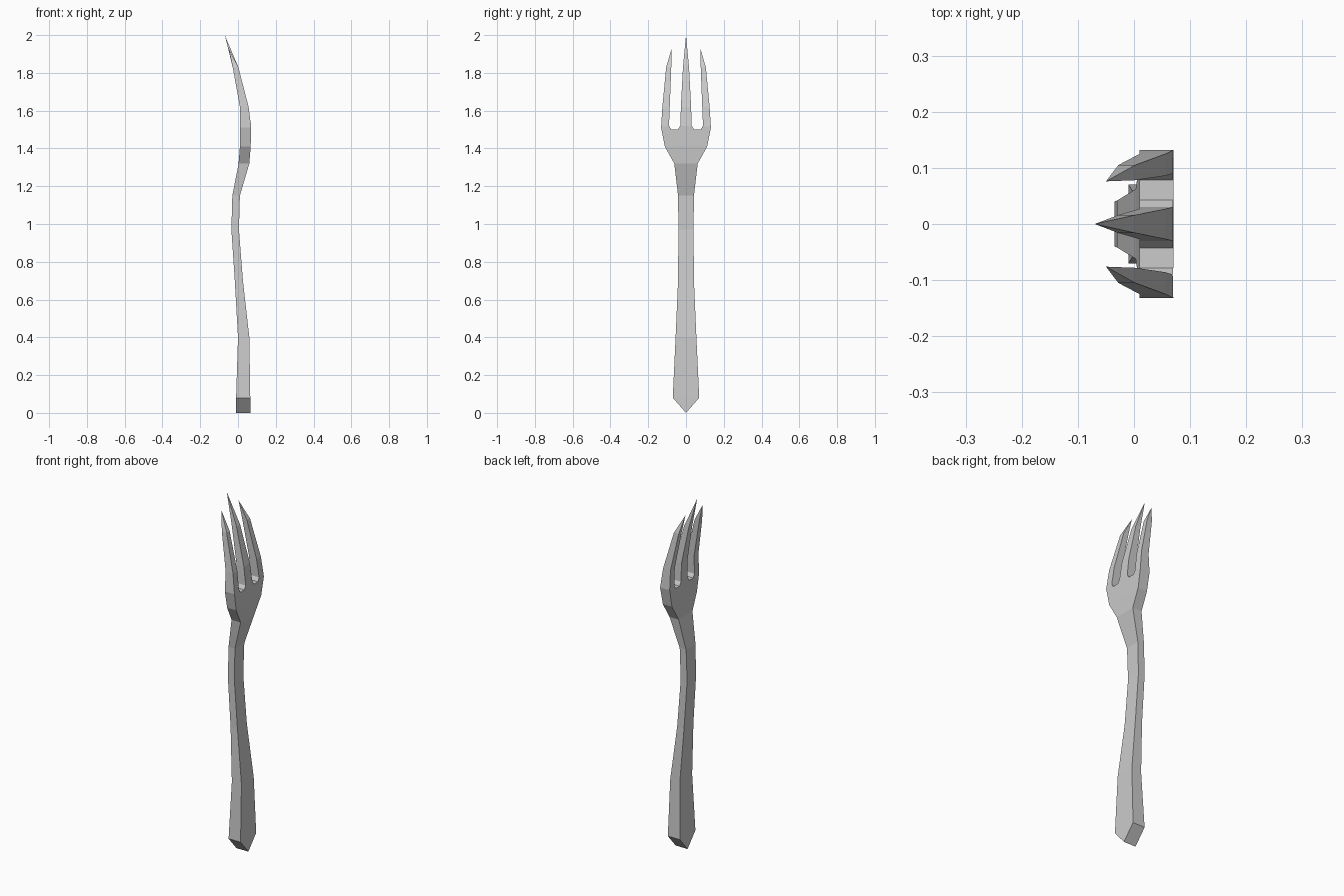
import bpy, bmesh

if "Cube" in bpy.data.objects:
    bpy.data.objects.remove(bpy.data.objects["Cube"])

# Side profile: z -> (concave face x, convex face x); tips collapse to a point
profile = {
    0.0: (-0.01, 0.065), 0.08: (-0.01, 0.065), 0.4: (0.0, 0.06),
    0.7: (-0.017, 0.026), 0.97: (-0.035, 0.005), 1.15: (-0.03, 0.01),
    1.32: (0.003, 0.06), 1.41: (0.01, 0.067), 1.5: (0.01, 0.07),
    1.51: (0.01, 0.07), 1.52: (0.01, 0.069), 1.62: (0.01, 0.056),
    1.83: (-0.028, 0.002), 1.93: (-0.05, -0.05), 2.0: (-0.07, -0.07),
}


def mirrored(points):
    return [(-y, z) for y, z in reversed(points)]


def strip(left, right, tip):
    """Stacked quads between two edge lines, closed by a triangle at the tip."""
    cells = [[left[i], right[i], right[i + 1], left[i + 1]]
             for i in range(len(left) - 1)]
    return cells + [[left[-1], right[-1], tip]]


# Handle with its pointed end
handle = [(0.042, 1.15), (0.04, 0.97), (0.042, 0.7), (0.055, 0.4), (0.07, 0.08)]
handle = [(0.112, 1.41), (0.062, 1.32)] + handle
cells = strip([(-y, z) for y, z in handle], handle, (0.0, 0.0))

# Palm with the two slot bottoms
palm = [(0.112, 1.41), (0.132, 1.51), (0.09, 1.52),
        (0.078, 1.5), (0.043, 1.5), (0.03, 1.52)]
cells.append(palm + mirrored(palm))

# Middle tine and the two outer tines
middle = [(0.03, 1.52), (0.027, 1.62), (0.016, 1.83)]
cells += strip([(-y, z) for y, z in middle], middle, (0.0, 2.0))
outer = strip([(0.09, 1.52), (0.086, 1.62), (0.078, 1.83)],
              [(0.132, 1.51), (0.125, 1.62), (0.105, 1.83)], (0.076, 1.93))
cells += outer + [mirrored(c) for c in outer]

# Both broad faces, then walls along every open edge
bm = bmesh.new()
verts = {}


def vert(p, side):
    key = (p, side)
    if key not in verts:
        verts[key] = bm.verts.new((profile[p[1]][side], p[0], p[1]))
    return verts[key]


uses = {}
for c in cells:
    for side in (0, 1):
        bm.faces.new([vert(p, side) for p in c])
    for a, b in zip(c, c[1:] + c[:1]):
        uses.setdefault(frozenset((a, b)), []).append((a, b))
for edge in uses.values():
    if len(edge) == 1:
        a, b = edge[0]
        bm.faces.new([vert(a, 0), vert(b, 0), vert(b, 1), vert(a, 1)])

bmesh.ops.remove_doubles(bm, verts=bm.verts, dist=0.0005)
bmesh.ops.recalc_face_normals(bm, faces=bm.faces)
mesh = bpy.data.meshes.new("fork")
bm.to_mesh(mesh)
bm.free()
bpy.context.collection.objects.link(bpy.data.objects.new("fork", mesh))
